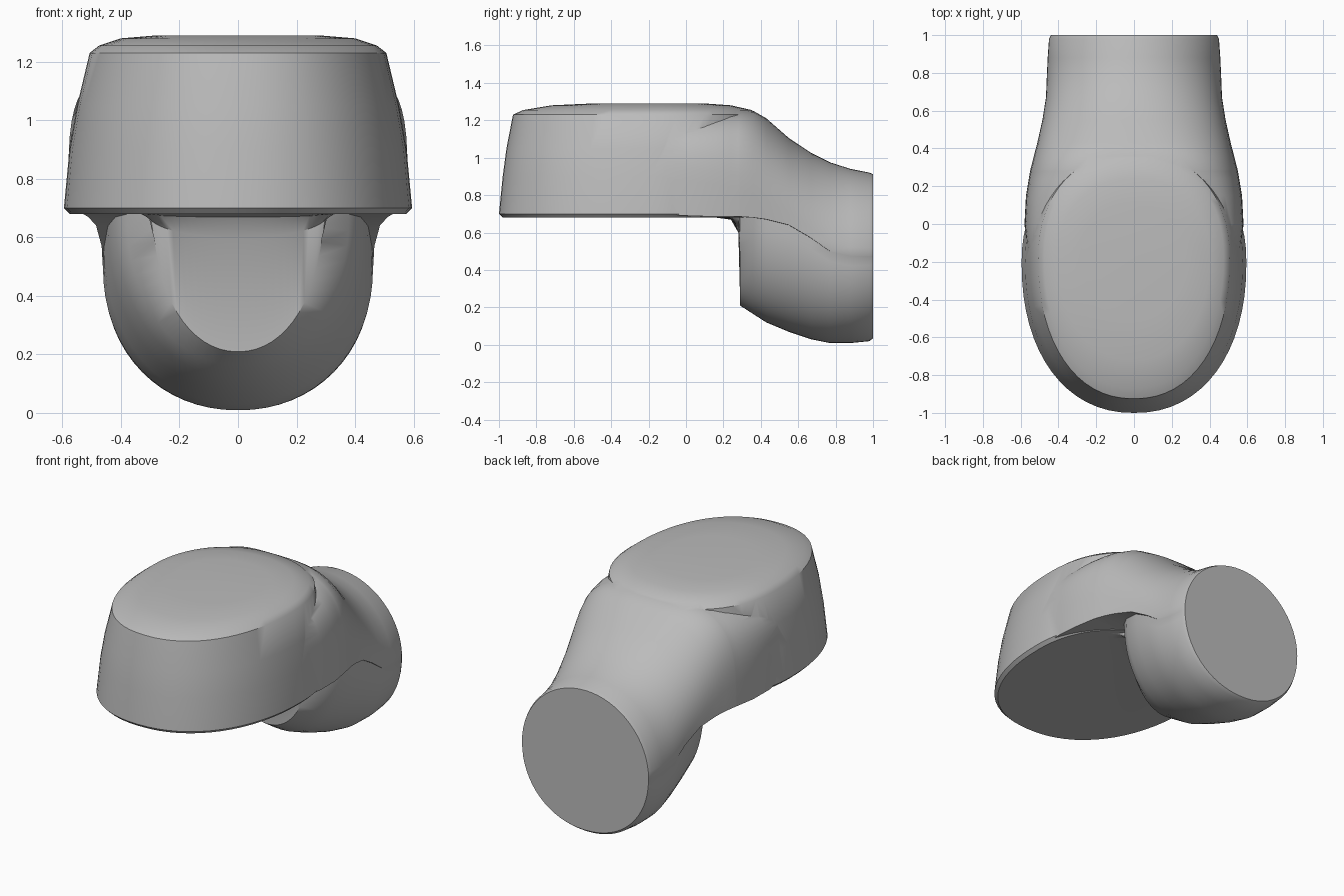
import bpy
import bmesh
from math import cos, sin, pi, radians

cube = bpy.data.objects.get("Cube")
if cube:
    bpy.data.objects.remove(cube, do_unlink=True)

SEGMENTS = 64

# Single plain grey finish
grey = bpy.data.materials.new("plain_grey")
grey.use_nodes = True
colour = (0.5, 0.5, 0.5, 1)
grey.diffuse_color = colour
grey.node_tree.nodes["Principled BSDF"].inputs["Base Color"].default_value = colour


def power(value, n):
    """Signed power used to square off an ellipse."""
    return (1 if value >= 0 else -1) * abs(value) ** (2 / n)


def loft(name, rings):
    """Skin closed rings of equal length and cap both ends."""
    bm = bmesh.new()
    loops = [[bm.verts.new(p) for p in ring] for ring in rings]
    for a, b in zip(loops, loops[1:]):
        for i in range(len(a)):
            j = (i + 1) % len(a)
            bm.faces.new((a[i], a[j], b[j], b[i]))
    bm.faces.new(loops[0][::-1])
    bm.faces.new(loops[-1])
    bmesh.ops.recalc_face_normals(bm, faces=bm.faces)
    mesh = bpy.data.meshes.new(name)
    bm.to_mesh(mesh)
    bm.free()
    mesh.materials.append(grey)
    obj = bpy.data.objects.new(name, mesh)
    bpy.context.collection.objects.link(obj)
    return obj


def oval_ring(z, width, front, back):
    """Horizontal oval, longer at the front than at the back."""
    points = []
    middle = front + (back - front) * 0.57
    for i in range(SEGMENTS):
        a = 2 * pi * i / SEGMENTS
        reach = back - middle if sin(a) > 0 else middle - front
        points.append((width * power(cos(a), 2.2), middle + reach * power(sin(a), 2.2), z))
    return points


def elbow_ring(y, width, top, n, base, low_width, low):
    """Upright section: squared arch above the base, round belly below it."""
    points = []
    half = SEGMENTS // 2
    for i in range(half + 1):
        a = pi * i / half
        points.append((width * power(cos(a), n), y, base + (top - base) * power(sin(a), n)))
    for i in range(half + 1):
        a = pi + pi * i / half
        points.append((low_width * 0.999 * power(cos(a), 2.1), y,
                       base - 0.001 + (base - low) * power(sin(a), 2.1)))
    return points


# Tapered oval head with a rounded rim and shallow crown
head = loft("head", [oval_ring(*r) for r in (
    (0.68, 0.575, -0.98, 0.38),
    (0.7, 0.595, -1, 0.4),
    (0.9, 0.576, -0.98, 0.4),
    (1.05, 0.55, -0.96, 0.39),
    (1.23, 0.507, -0.925, 0.38),
    (1.255, 0.475, -0.87, 0.35),
    (1.28, 0.4, -0.72, 0.24),
    (1.29, 0.28, -0.5, 0.1),
)])

# Elbow: flares out of the head, drops and ends in a round flat face
elbow = loft("elbow", [elbow_ring(*r) for r in (
    (-0.2, 0.56, 1.2, 5, 0.7, 0.5, 0.69),
    (0, 0.58, 1.22, 4.5, 0.69, 0.5, 0.685),
    (0.15, 0.572, 1.24, 4, 0.685, 0.4, 0.682),
    (0.24, 0.557, 1.255, 3.6, 0.685, 0.34, 0.67),
    (0.28, 0.55, 1.257, 3.4, 0.685, 0.31, 0.6),
    (0.29, 0.548, 1.257, 3.4, 0.685, 0.29, 0.21),
    (0.36, 0.53, 1.25, 3.1, 0.68, 0.38, 0.165),
    (0.43, 0.512, 1.21, 2.8, 0.67, 0.42, 0.12),
    (0.55, 0.485, 1.105, 2.4, 0.64, 0.445, 0.07),
    (0.67, 0.466, 1.025, 2.2, 0.57, 0.458, 0.03),
    (0.77, 0.462, 0.975, 2.1, 0.5, 0.462, 0.01),
    (0.88, 0.457, 0.94, 2, 0.475, 0.457, 0.01),
    (0.98, 0.45, 0.92, 2, 0.475, 0.45, 0.02),
    (1, 0.44, 0.912, 2, 0.475, 0.44, 0.035),
)])

# Fuse both into one shell
fuse = head.modifiers.new("fuse", "BOOLEAN")
fuse.operation = "UNION"
fuse.solver = "EXACT"
fuse.object = elbow
bpy.context.view_layer.objects.active = head
bpy.ops.object.select_all(action="DESELECT")
head.select_set(True)
bpy.ops.object.modifier_apply(modifier=fuse.name)
bpy.data.objects.remove(elbow, do_unlink=True)
head.name = "elbow_fitting"
bpy.ops.object.shade_smooth_by_angle(angle=radians(40))
